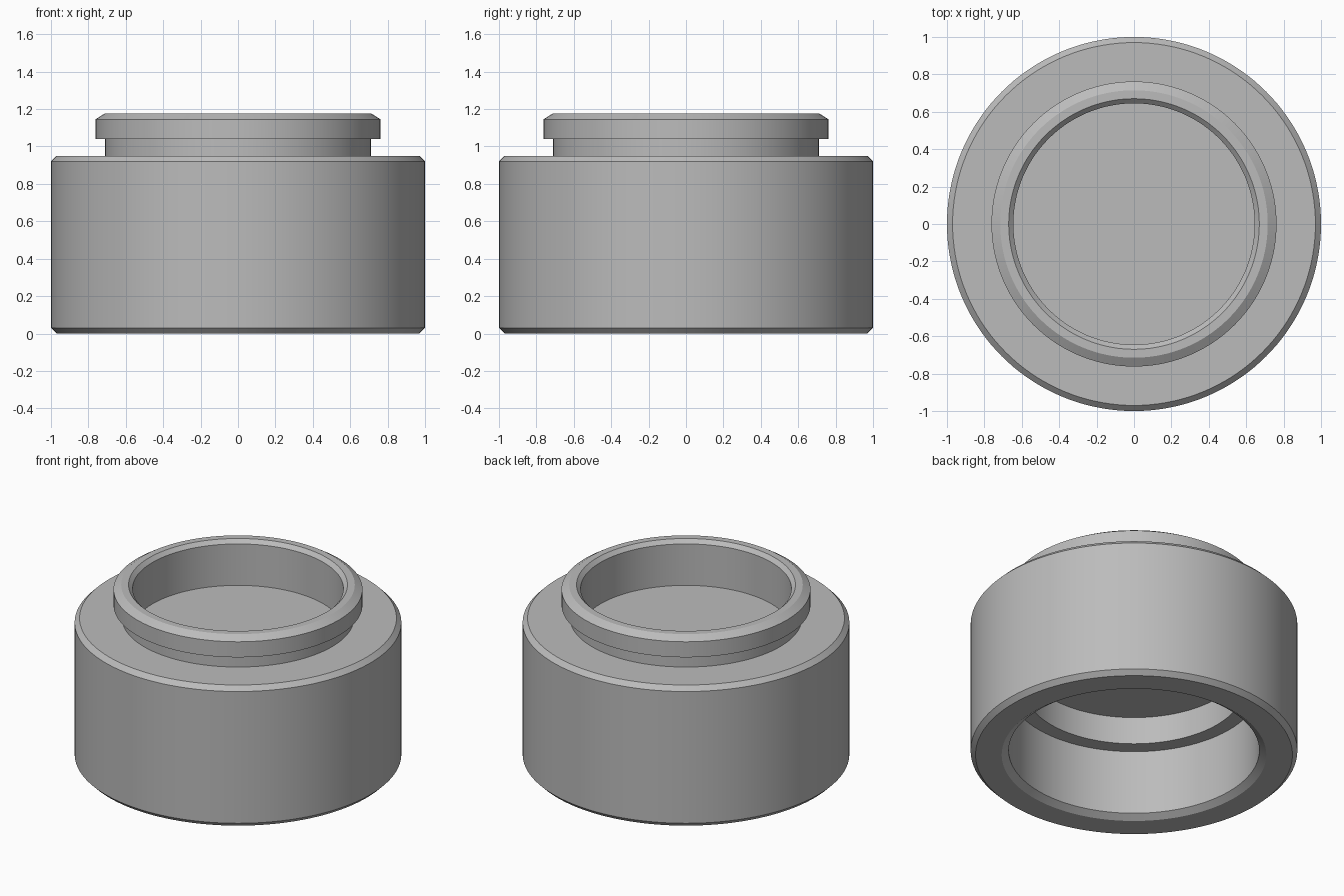
import bpy, bmesh, math

cube = bpy.data.objects.get("Cube")
if cube:
    bpy.data.objects.remove(cube, do_unlink=True)

# Single grey finish
grey = bpy.data.materials.new("matte_grey")
grey.use_nodes = True
color = (0.5, 0.5, 0.5, 1)
grey.diffuse_color = color
grey.node_tree.nodes["Principled BSDF"].inputs["Base Color"].default_value = color


def lathe(name, profile, steps=144):
    """Revolve an (r, z) profile about the z axis."""
    bm = bmesh.new()
    verts = [bm.verts.new((r, 0, z)) for r, z in profile]
    edges = [bm.edges.new(pair) for pair in zip(verts, verts[1:])]
    bmesh.ops.spin(bm, geom=verts + edges, cent=(0, 0, 0), axis=(0, 0, 1),
                   angle=math.tau, steps=steps)
    bmesh.ops.remove_doubles(bm, verts=bm.verts, dist=1e-4)
    bmesh.ops.recalc_face_normals(bm, faces=bm.faces)
    mesh = bpy.data.meshes.new(name)
    bm.to_mesh(mesh)
    bm.free()
    mesh.materials.append(grey)
    obj = bpy.data.objects.new(name, mesh)
    bpy.context.collection.objects.link(obj)
    return obj


# Underside socket, outer wall, grooved neck with lip, then the top recess
socket = [(0, 0.65), (0.67, 0.65), (0.67, 0.465), (0.767, 0.465),
          (0.767, 0.03), (0.81, 0)]
wall = [(0.97, 0), (1, 0.03), (1, 0.92), (0.97, 0.95)]
neck = [(0.71, 0.95), (0.71, 1.04), (0.762, 1.04), (0.762, 1.145),
        (0.715, 1.175), (0.67, 1.175)]
recess = [(0.645, 1.15), (0.645, 0.87), (0, 0.87)]
body = lathe("collar_body", socket + wall + neck + recess)

# Locating notch cut into the socket ledge
bpy.ops.mesh.primitive_cube_add(size=1, location=(0.7, 0, 0.52))
cutter = bpy.context.object
cutter.name = "notch_cutter"
cutter.scale = (0.134, 0.1, 0.13)
cutter.data.materials.append(grey)
cutter.hide_render = True

bpy.ops.object.select_all(action="DESELECT")
bpy.context.view_layer.objects.active = body
body.select_set(True)
cut = body.modifiers.new("notch", "BOOLEAN")
cut.operation = "DIFFERENCE"
cut.solver = "EXACT"
cut.object = cutter
bpy.ops.object.modifier_apply(modifier=cut.name)
bpy.data.objects.remove(cutter, do_unlink=True)

bpy.ops.object.shade_smooth_by_angle(angle=math.radians(30))
